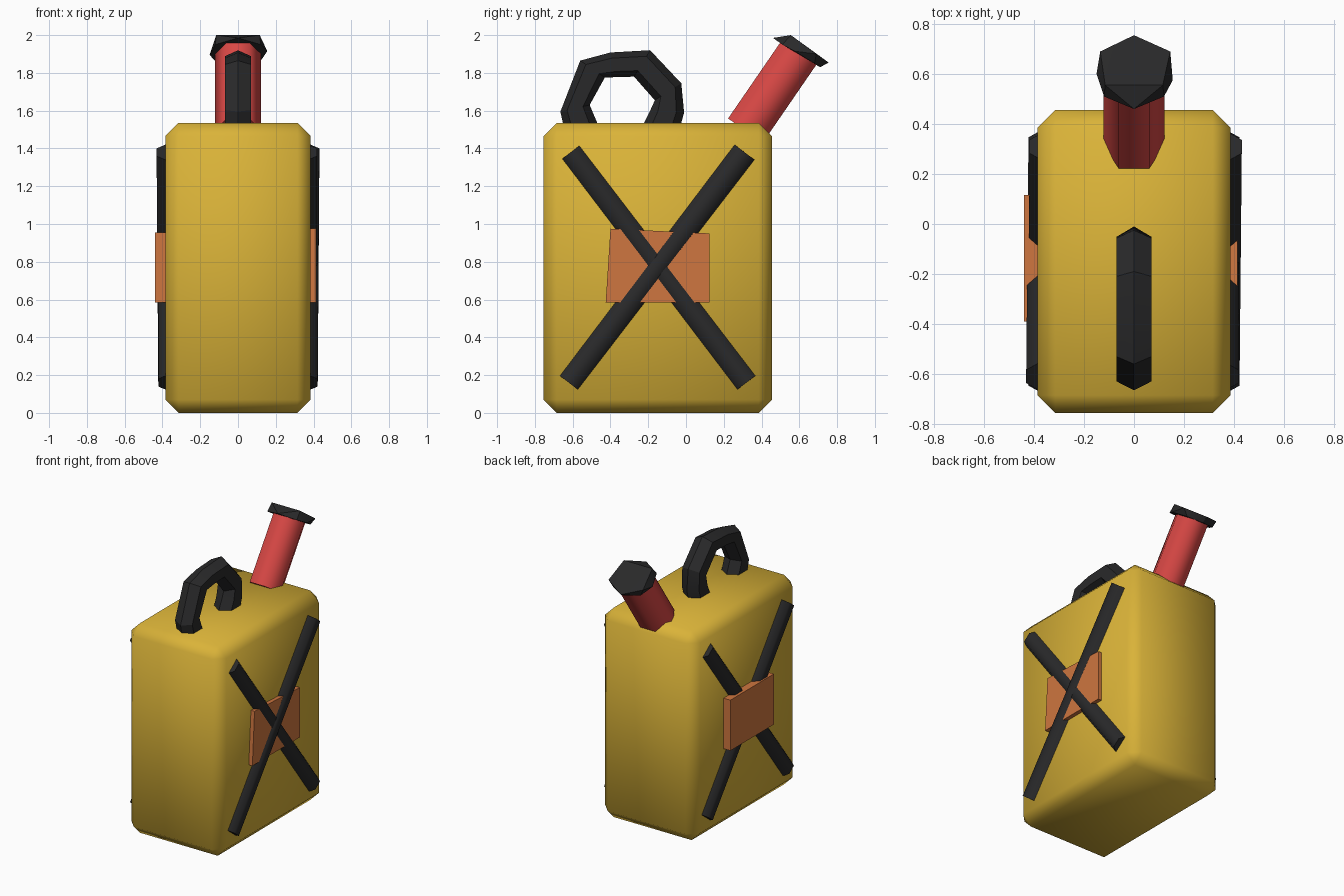
import bpy, bmesh, math
from mathutils import Vector

if "Cube" in bpy.data.objects:
    bpy.data.objects.remove(bpy.data.objects["Cube"])


def mat(name, col):
    m = bpy.data.materials.new(name)
    m.diffuse_color = (*col, 1)
    m.use_nodes = True
    m.node_tree.nodes["Principled BSDF"].inputs["Base Color"].default_value = m.diffuse_color
    return m


YELLOW = mat("yellow paint", (0.70, 0.45, 0.04))
BLACK = mat("black rubber", (0.022, 0.022, 0.023))
RED = mat("red plastic", (0.70, 0.065, 0.06))
ORANGE = mat("orange label", (0.62, 0.18, 0.05))


def finish(bm, name, material, smooth=None):
    bmesh.ops.recalc_face_normals(bm, faces=bm.faces)
    me = bpy.data.meshes.new(name)
    bm.to_mesh(me)
    bm.free()
    me.materials.append(material)
    ob = bpy.data.objects.new(name, me)
    bpy.context.collection.objects.link(ob)
    if smooth:
        bpy.ops.object.select_all(action='DESELECT')
        ob.select_set(True)
        bpy.context.view_layer.objects.active = ob
        bpy.ops.object.shade_smooth_by_angle(angle=math.radians(smooth))
    return ob


def loft(name, rings, material, smooth=None):
    """Skin equal-length rings and cap both ends."""
    bm = bmesh.new()
    vs = [[bm.verts.new(p) for p in r] for r in rings]
    n = len(vs[0])
    for a, b in zip(vs, vs[1:]):
        for i in range(n):
            j = (i + 1) % n
            bm.faces.new((a[i], a[j], b[j], b[i]))
    bm.faces.new(vs[0])
    bm.faces.new(vs[-1])
    return finish(bm, name, material, smooth)


def hex_bar(name, p0, p1, side, r, d, material, smooth):
    """Six-sided bar; r is half-width along side, d half-depth across it."""
    p0, p1, side = Vector(p0), Vector(p1), Vector(side).normalized()
    up = (p1 - p0).cross(side).normalized()
    prof = [(r, 0), (r / 2, d), (-r / 2, d), (-r, 0), (-r / 2, -d), (r / 2, -d)]
    rings = [[p + side * a + up * b for a, b in prof] for p in (p0, p1)]
    return loft(name, rings, material, smooth)


# can body: chamfered box
bm = bmesh.new()
bmesh.ops.create_cube(bm, size=1)
for v in bm.verts:
    v.co = Vector((v.co.x * 0.77, v.co.y * 1.21 - 0.15, (v.co.z + 0.5) * 1.535))
bmesh.ops.bevel(bm, geom=bm.edges[:], offset=0.07, segments=1, profile=0.5, affect='EDGES')
finish(bm, "can_body", YELLOW, 60)

# carrying handle: hexagonal section along outer / inner (y, z) pairs
pairs = [((-0.64, 1.48), (-0.455, 1.50)), ((-0.665, 1.595), (-0.51, 1.63)),
         ((-0.56, 1.865), (-0.43, 1.775)), ((-0.40, 1.908), (-0.36, 1.778)),
         ((-0.19, 1.92), (-0.275, 1.78)), ((-0.025, 1.745), (-0.165, 1.655)),
         ((-0.01, 1.59), (-0.19, 1.60)), ((-0.04, 1.48), (-0.24, 1.50))]
section = [(0, 0), (0.07, 0.23), (0.07, 0.77), (0, 1), (-0.07, 0.77), (-0.07, 0.23)]
rings = [[Vector((x, *Vector(o).lerp(Vector(i), t))) for x, t in section] for o, i in pairs]
loft("handle", rings, BLACK, 25)

# slanted spout
hex_bar("spout", (0, 0.315, 1.495), (0, 0.60, 1.91), (1, 0, 0), 0.122, 0.112, RED, 65)

# spout cap: faceted slanted disc
bm = bmesh.new()
for p in [(0, .46, 1.985), (.12, .51, 1.95), (-.12, .51, 1.95), (.155, .575, 1.915),
          (-.15, .60, 1.895), (.11, .68, 1.85), (-.11, .68, 1.85), (0, .71, 1.83),
          (.115, .555, 2.0), (-.115, .555, 2.0), (.145, .69, 1.90), (-.135, .69, 1.90),
          (0, .755, 1.855)]:
    bm.verts.new(p)
bmesh.ops.convex_hull(bm, input=bm.verts[:])
finish(bm, "spout_cap", BLACK, 30)

# crossed straps on both sides; the outer one leans out at its top
for s, label in ((1, "right"), (-1, "left")):
    for k, kind in ((s, "outer"), (-s, "inner")):
        hi, lo = (0.383, 0.374) if kind == "outer" else (0.370, 0.374)
        top = Vector((s * hi, -0.15 + k * 0.46, 1.38))
        bot = Vector((s * lo, -0.15 - k * 0.47, 0.16))
        side = (top - bot).cross(Vector((1, 0, 0)))
        hex_bar(f"{label}_{kind}_strap", bot, top, side, 0.067, 0.048, BLACK, 65)

# side labels: the left one lies over the straps, the right one under
for name, x0, x1, corners in (
        ("right_label", 0.37, 0.414, [(-.425, .585), (.125, .585), (.125, .95), (-.40, .975)]),
        ("left_label", -0.37, -0.44, [(-.39, .585), (.115, .585), (.115, .955), (-.39, .955)])):
    loft(name, [[(x, y, z) for y, z in corners] for x in (x0, x1)], ORANGE)
